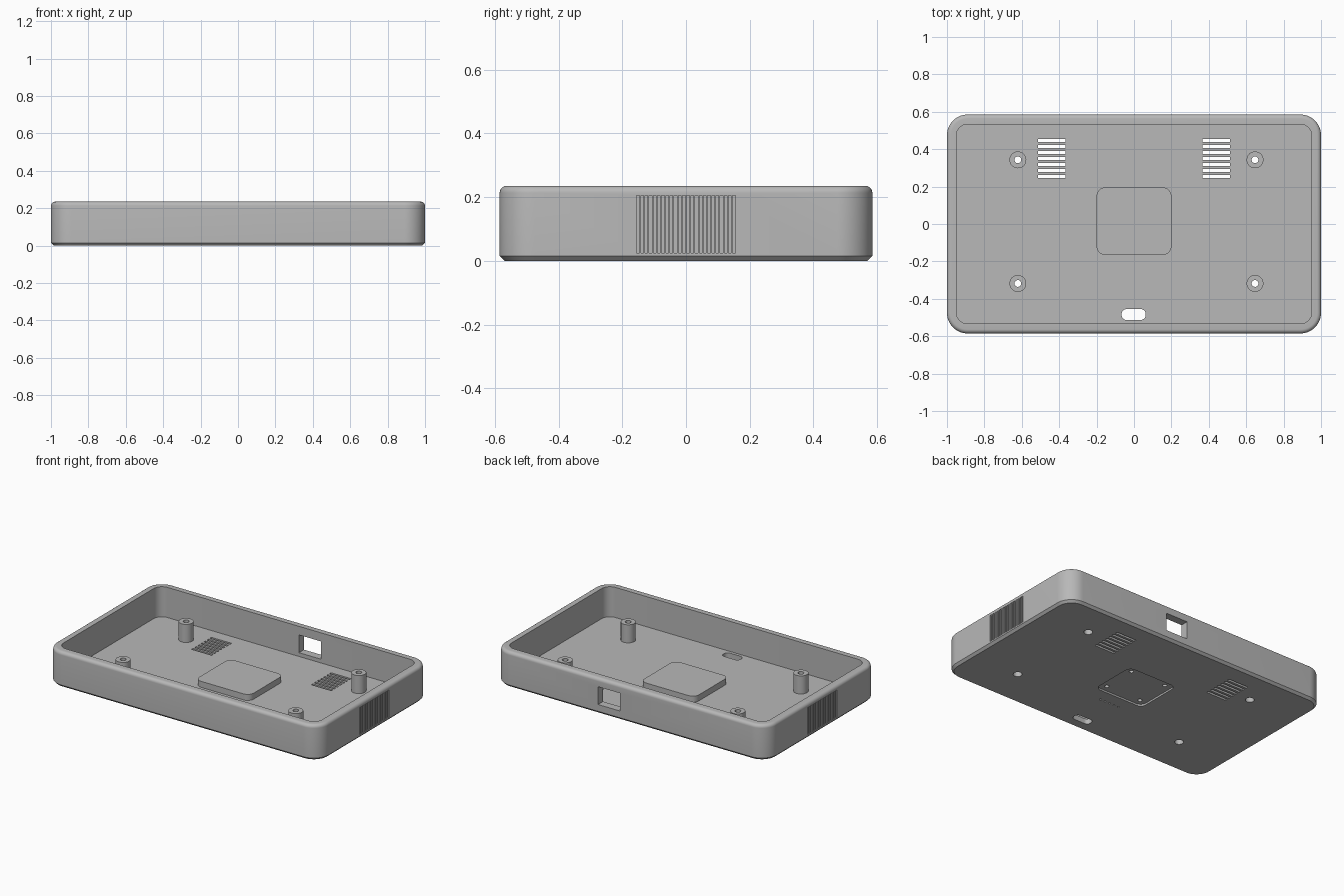
import bpy, bmesh, math

if "Cube" in bpy.data.objects:
    bpy.data.objects.remove(bpy.data.objects["Cube"])

FLOOR = 0.035
grey = bpy.data.materials.new("plain grey")
grey.diffuse_color = (0.48, 0.48, 0.48, 1)
grey.use_nodes = True
grey.node_tree.nodes["Principled BSDF"].inputs["Base Color"].default_value = grey.diffuse_color


def ring(cx, cy, hx, hy, r, seg):
    """Rounded rectangle outline; seg 0 gives square corners."""
    pts = []
    for i, (sx, sy) in enumerate([(1, 1), (-1, 1), (-1, -1), (1, -1)]):
        if seg == 0:
            pts.append((cx + sx * hx, cy + sy * hy))
            continue
        steps = seg if r < min(hx, hy) - 1e-6 else seg - 1
        for k in range(steps + 1):
            a = math.pi / 2 * (i + k / seg)
            pts.append((cx + sx * (hx - r) + r * math.cos(a),
                        cy + sy * (hy - r) + r * math.sin(a)))
    return pts


def loft(bm, cx, cy, rings, seg=8):
    """Closed solid through a stack of (half x, half y, radius, z) outlines."""
    loops = [[bm.verts.new((x, y, z)) for x, y in ring(cx, cy, hx, hy, r, seg)]
             for hx, hy, r, z in rings]
    n = len(loops[0])
    for a, b in zip(loops, loops[1:]):
        for i in range(n):
            j = (i + 1) % n
            bm.faces.new((a[i], a[j], b[j], b[i]))
    bm.faces.new(loops[0][::-1])
    bm.faces.new(loops[-1])


def box(bm, cx, cy, hx, hy, z0, z1):
    loft(bm, cx, cy, [(hx, hy, 0, z0), (hx, hy, 0, z1)], 0)


def disc(bm, cx, cy, steps, seg=8):
    """Round solid through (radius, z) steps."""
    loft(bm, cx, cy, [(r, r, r, z) for r, z in steps], seg)


def make(name, bm):
    bmesh.ops.remove_doubles(bm, verts=bm.verts, dist=1e-6)
    bmesh.ops.recalc_face_normals(bm, faces=bm.faces)
    me = bpy.data.meshes.new(name)
    bm.to_mesh(me)
    bm.free()
    me.materials.append(grey)
    ob = bpy.data.objects.new(name, me)
    bpy.context.collection.objects.link(ob)
    return ob


def activate(ob):
    bpy.ops.object.select_all(action='DESELECT')
    ob.select_set(True)
    bpy.context.view_layer.objects.active = ob


def cut(ob, cutter):
    activate(ob)
    mod = ob.modifiers.new("cut", 'BOOLEAN')
    mod.operation = 'DIFFERENCE'
    mod.solver = 'EXACT'
    mod.object = cutter
    bpy.ops.object.modifier_apply(modifier=mod.name)


# Outer shell: chamfered bottom edge, rounded top edge
X, Y, R, H, B = 1.0, 0.585, 0.11, 0.235, 0.022
profile = [(0.015, 0), (0, 0.015)]
for k in range(7):
    a = math.pi / 2 * k / 6
    profile.append((B * (1 - math.cos(a)), H - B + B * math.sin(a)))
bm = bmesh.new()
loft(bm, 0, 0, [(X - d, Y - d, R - d, z) for d, z in profile], 14)
shell = make("case_shell", bm)

# Inside cavity
bm = bmesh.new()
loft(bm, 0, 0, [(0.95, 0.533, 0.06, FLOOR), (0.95, 0.533, 0.06, 0.4)], 10)
cavity = make("cavity_cutter", bm)

# Floor vents, rounded floor slot and back port
bm = bmesh.new()
for sx in (-1, 1):
    for k in range(7):
        box(bm, sx * 0.439, 0.254 + k * 0.032, 0.074, 0.008, -0.1, 0.1)
loft(bm, -0.002, -0.484, [(0.064, 0.029, 0.026, -0.1), (0.064, 0.029, 0.026, 0.1)])
box(bm, 0.155, 0.56, 0.081, 0.1, 0.06, 0.178)
openings = make("opening_cutter", bm)

# Side grille grooves on both ends
bm = bmesh.new()
for sx in (-1, 1):
    for k in range(24):
        box(bm, sx * 1.01, (k - 11.5) * 0.0131, 0.035, 0.0042, 0.025, 0.205)
grooves = make("grille_cutter", bm)

# Shallow underside recess
bm = bmesh.new()
loft(bm, 0, 0.016, [(0.18, 0.16, 0.04, -0.1), (0.18, 0.16, 0.04, 0.012)])
recess = make("recess_cutter", bm)

# Blind holes in the recess and the row of small holes beside it
bm = bmesh.new()
for x in (-0.13, 0.13):
    for y in (-0.1, 0.131):
        disc(bm, x, y, [(0.014, -0.1), (0.014, 0.028)], 4)
for k in range(5):
    disc(bm, (k - 2) * 0.035, -0.23, [(0.006, -0.1), (0.006, 0.02)], 3)
pinholes = make("pinhole_cutter", bm)

# Stepped screw holes
posts = [(x, y) for x in (-0.621, 0.647) for y in (-0.318, 0.343)]
bm = bmesh.new()
for x, y in posts:
    disc(bm, x, y, [(0.027, -0.1), (0.027, 0.1), (0.018, 0.1), (0.018, 0.3)])
screws = make("screw_cutter", bm)

for c in (cavity, openings, grooves, recess, pinholes, screws):
    cut(shell, c)

# Screw posts
bm = bmesh.new()
for x, y in posts:
    disc(bm, x, y, [(0.045, FLOOR - 0.005), (0.045, 0.155)])
standoffs = make("screw_posts", bm)
cut(standoffs, screws)

# Raised centre pad
bm = bmesh.new()
loft(bm, 0, 0.015, [(0.2, 0.18, 0.045, FLOOR - 0.005), (0.2, 0.18, 0.045, 0.075)])
pad = make("centre_pad", bm)

for c in (cavity, openings, grooves, recess, pinholes, screws):
    bpy.data.objects.remove(c)
for ob in (shell, standoffs, pad):
    activate(ob)
    bpy.ops.object.shade_smooth_by_angle(angle=math.radians(30))
